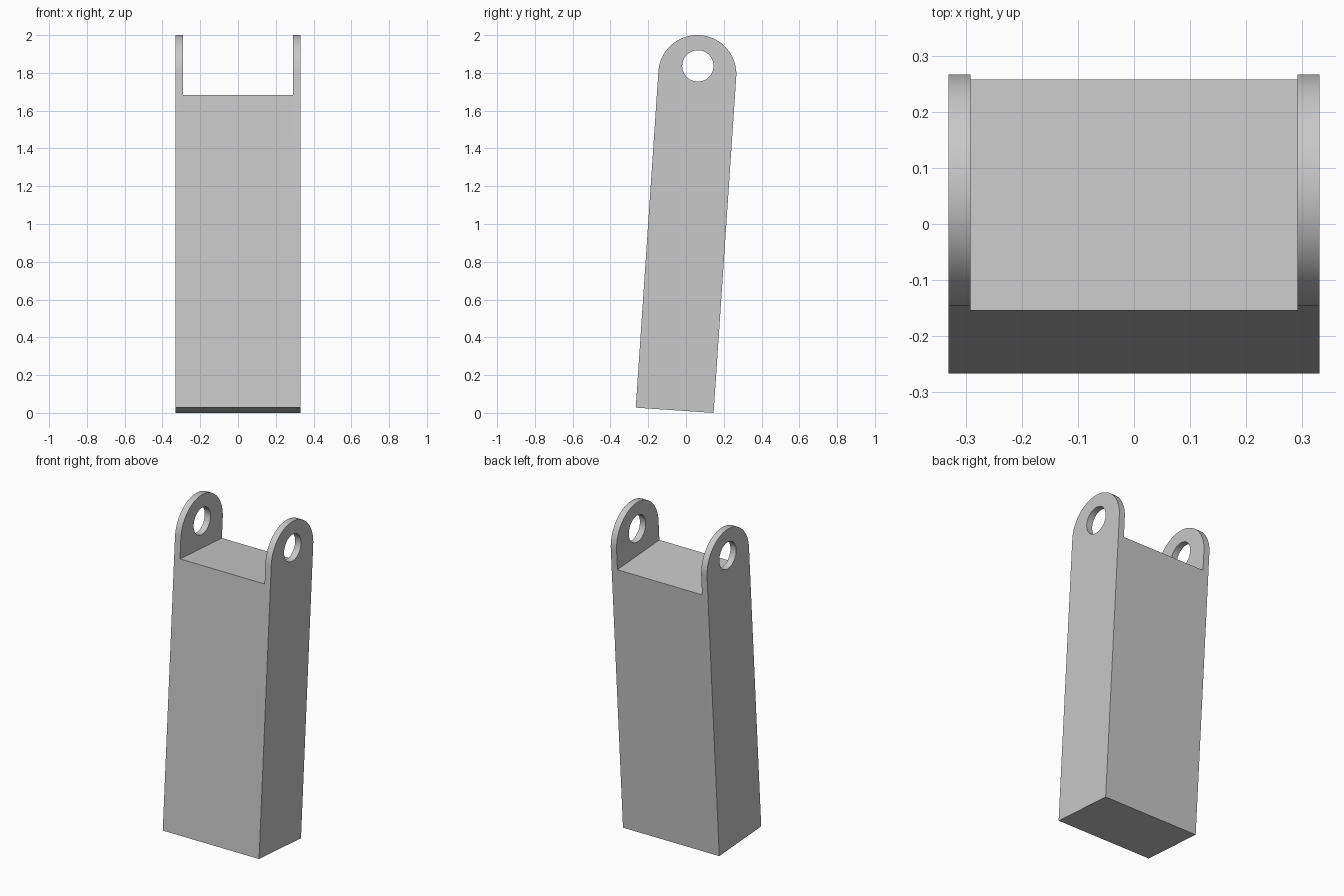
import bpy, bmesh
from math import sin, cos, pi, atan2, hypot, radians
from mathutils import Matrix

if "Cube" in bpy.data.objects:
    bpy.data.objects.remove(bpy.data.objects["Cube"])

HALF_X = 0.331          # half of the overall width
LUG = 0.04              # thickness of each lug
R = 0.2065              # half depth and radius of the rounded end
LENGTH = hypot(0.12, 1.78)   # from base to centre of the rounded end
SHOULDER = 1.66         # height of the body between the lugs
HOLE_R, HOLE_UP = 0.083, 0.043
TILT = atan2(0.12, 1.78)
PLACE = Matrix.Translation((0, -0.06, R * sin(TILT))) @ Matrix.Rotation(-TILT, 4, "X")


def prism(name, profile, half_width):
    """Extrude a (y, z) profile symmetrically along x, then lean it back."""
    bm = bmesh.new()
    face = bm.faces.new([bm.verts.new((-half_width, y, z)) for y, z in profile])
    ext = bmesh.ops.extrude_face_region(bm, geom=[face])
    moved = [g for g in ext["geom"] if isinstance(g, bmesh.types.BMVert)]
    bmesh.ops.translate(bm, verts=moved, vec=(2 * half_width, 0, 0))
    bmesh.ops.recalc_face_normals(bm, faces=bm.faces)
    bm.transform(PLACE)
    mesh = bpy.data.meshes.new(name)
    bm.to_mesh(mesh)
    bm.free()
    obj = bpy.data.objects.new(name, mesh)
    bpy.context.collection.objects.link(obj)
    return obj


def arc(radius, z, sweep, steps):
    return [(radius * cos(sweep * i / steps), z + radius * sin(sweep * i / steps))
            for i in range(steps + 1)]


# Bar with a rounded upper end
link = prism("link_body", [(-R, 0), (R, 0)] + arc(R, LENGTH, pi, 48), HALF_X)

# Cutters: the gap between the lugs and the pin hole
gap = prism("gap_cutter", [(-0.5, SHOULDER), (0.5, SHOULDER), (0.5, 2.5), (-0.5, 2.5)],
            HALF_X - LUG)
hole = prism("pin_hole_cutter", arc(HOLE_R, LENGTH + HOLE_UP, 2 * pi, 64)[:-1], 0.5)

bpy.ops.object.select_all(action="DESELECT")
bpy.context.view_layer.objects.active = link
link.select_set(True)
for cutter in (gap, hole):
    mod = link.modifiers.new(cutter.name, "BOOLEAN")
    mod.operation, mod.solver, mod.object = "DIFFERENCE", "EXACT", cutter
    bpy.ops.object.modifier_apply(modifier=mod.name)
    bpy.data.objects.remove(cutter)

# Plain grey finish
grey = bpy.data.materials.new("light_grey")
grey.use_nodes = True
colour = (0.58, 0.58, 0.58, 1)
grey.diffuse_color = colour
grey.node_tree.nodes["Principled BSDF"].inputs["Base Color"].default_value = colour
link.data.materials.clear()
link.data.materials.append(grey)
bpy.ops.object.shade_smooth_by_angle(angle=radians(30))
